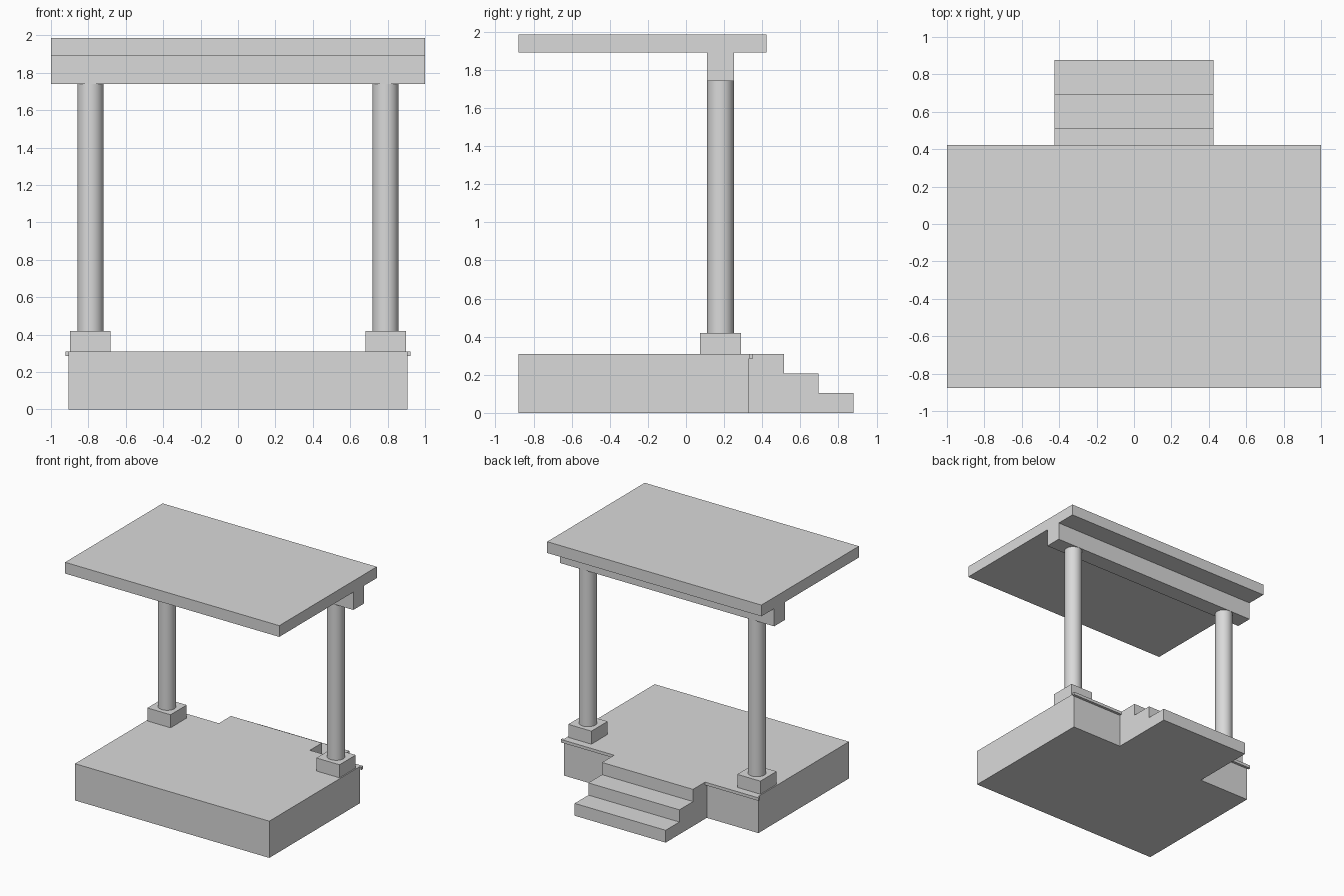
import bpy
import bmesh

if "Cube" in bpy.data.objects:
    bpy.data.objects.remove(bpy.data.objects["Cube"])

grey = bpy.data.materials.new("light grey")
grey.diffuse_color = (0.7, 0.7, 0.7, 1)
grey.use_nodes = True
grey.node_tree.nodes["Principled BSDF"].inputs["Base Color"].default_value = grey.diffuse_color


def finish(name, bm):
    bmesh.ops.recalc_face_normals(bm, faces=bm.faces)
    mesh = bpy.data.meshes.new(name)
    bm.to_mesh(mesh)
    bm.free()
    mesh.materials.append(grey)
    ob = bpy.data.objects.new(name, mesh)
    bpy.context.collection.objects.link(ob)
    return ob


def extrude_profile(name, profile, x0, x1):
    """Extrude a (y, z) outline along x."""
    bm = bmesh.new()
    face = bm.faces.new([bm.verts.new((x0, y, z)) for y, z in profile])
    moved = bmesh.ops.extrude_face_region(bm, geom=[face])["geom"]
    verts = [g for g in moved if isinstance(g, bmesh.types.BMVert)]
    bmesh.ops.translate(bm, verts=verts, vec=(x1 - x0, 0, 0))
    return finish(name, bm)


def box(name, x0, x1, y0, y1, z0, z1):
    return extrude_profile(name, [(y0, z0), (y1, z0), (y1, z1), (y0, z1)], x0, x1)


# Porch floor and roof
box("porch_floor", -0.907, 0.907, -0.878, 0.33, 0, 0.31)
box("roof_slab", -1, 1, -0.878, 0.423, 1.89, 1.985)
box("roof_beam", -1, 1, 0.11, 0.252, 1.74, 1.89)

# Landing and steps as one stepped profile
extrude_profile("steps", [(0.33, 0), (0.878, 0), (0.878, 0.104), (0.695, 0.104),
                          (0.695, 0.207), (0.513, 0.207), (0.513, 0.31), (0.33, 0.31)],
                -0.425, 0.425)

# Mirrored pairs: pedestals, columns and floor trims
for side, s in (("left", -1), ("right", 1)):
    cx, cy = 0.789 * s, 0.181
    box(side + "_pedestal", cx - 0.108, cx + 0.108, cy - 0.108, cy + 0.108, 0.31, 0.42)

    a, b = sorted((0.425 * s, 0.922 * s))
    box(side + "_floor_trim", a, b, 0.33, 0.352, 0.285, 0.31)

    bm = bmesh.new()
    bmesh.ops.create_cone(bm, cap_ends=True, segments=32, radius1=0.07, radius2=0.07, depth=1.32)
    bmesh.ops.translate(bm, verts=bm.verts, vec=(cx, cy, 1.08))
    for f in bm.faces:
        f.smooth = len(f.verts) == 4
    for e in bm.edges:
        e.smooth = all(f.smooth for f in e.link_faces)
    finish(side + "_column", bm)
